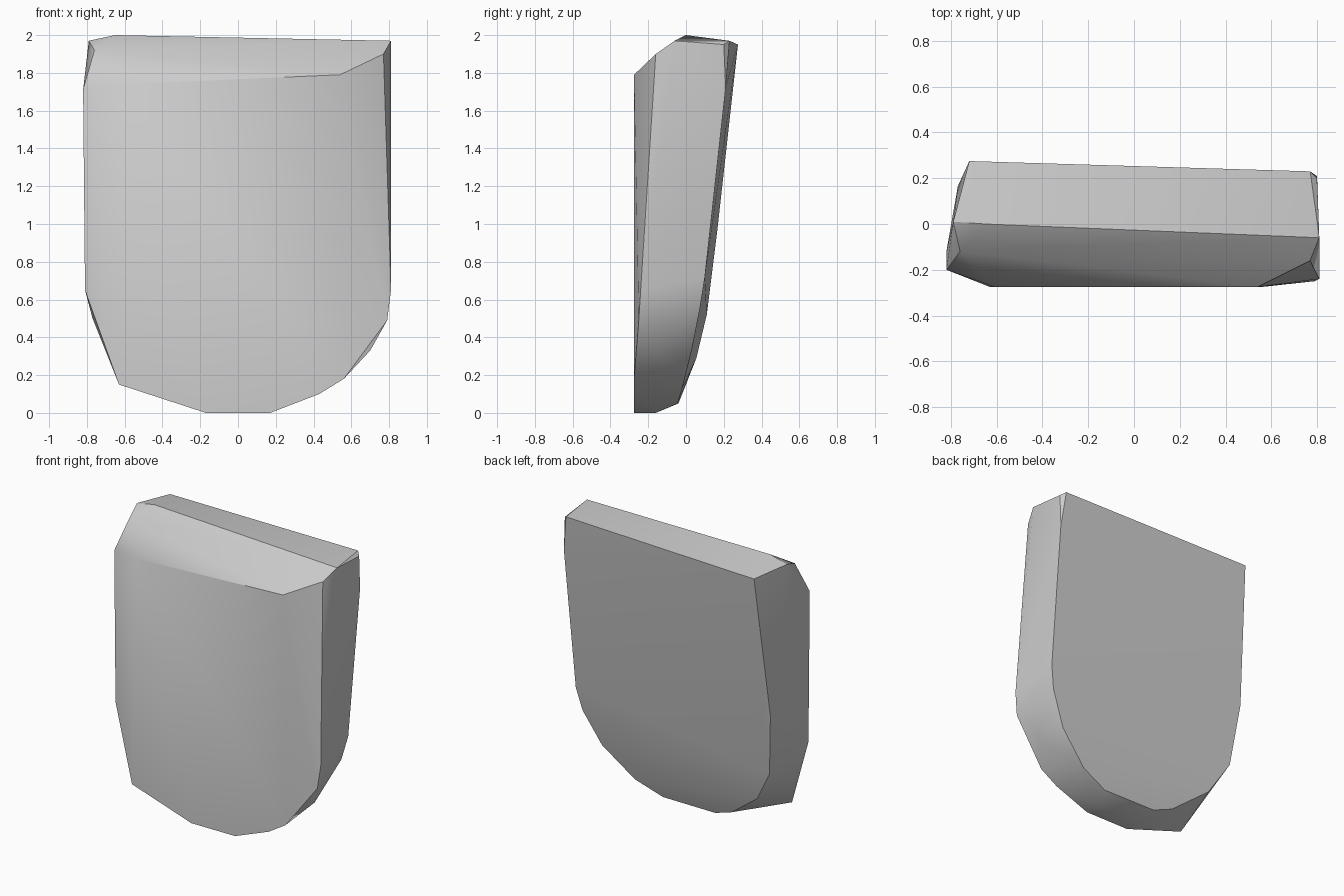
import bpy
import bmesh
import math

# Remove the default cube
default_cube = bpy.data.objects.get("Cube")
if default_cube:
    bpy.data.objects.remove(default_cube, do_unlink=True)


def flat_material(name, colour):
    material = bpy.data.materials.new(name)
    material.use_nodes = True
    material.diffuse_color = colour
    material.node_tree.nodes["Principled BSDF"].inputs["Base Color"].default_value = colour
    return material


def hull_object(name, rings, material):
    """Wrap a faceted convex body around a set of outline rings."""
    bm = bmesh.new()
    for ring in rings:
        for point in ring:
            bm.verts.new(point)
    result = bmesh.ops.convex_hull(bm, input=bm.verts[:])
    unused = {v for v in result["geom_interior"] + result["geom_unused"]
              if isinstance(v, bmesh.types.BMVert) and v.is_valid}
    bmesh.ops.delete(bm, geom=list(unused), context="VERTS")
    bmesh.ops.dissolve_limit(bm, angle_limit=math.radians(1),
                             verts=bm.verts[:], edges=bm.edges[:])
    bmesh.ops.recalc_face_normals(bm, faces=bm.faces[:])
    mesh = bpy.data.meshes.new(name)
    bm.to_mesh(mesh)
    bm.free()
    mesh.materials.append(material)
    body = bpy.data.objects.new(name, mesh)
    bpy.context.collection.objects.link(body)
    return body


# Flat front outline: (x, z) on one plane
FRONT_Y = -.275
front_outline = [(x, FRONT_Y, z) for x, z in (
    (-.61, 1.74), (.54, 1.79), (.56, .18), (.43, .1),
    (.17, 0), (-.17, 0), (-.63, .15))]

# Curved back outline, tilted slightly towards one side
back_outline = [
    (-.72, .275, 1.95), (-.77, .165, .96), (-.725, .11, .52),
    (-.59, .055, .29), (-.34, -.02, .1), (-.2, -.04, .05),
    (.21, -.045, .05), (.41, -.02, .13), (.63, .03, .33),
    (.75, .075, .56), (.785, .1, .72), (.8, .21, 1.72), (.77, .23, 1.97)]

# Widest outline along the two side walls
side_outline = [
    (-.82, -.12, 1.71), (-.82, -.2, 1.71), (-.81, -.2, .65), (-.77, -.1, .5),
    (.7, -.15, .33), (.79, -.25, .49), (.81, -.24, .65), (.8, .2, 1.95)]

# Rounded top shoulder
top_outline = [
    (-.76, -.12, 1.92), (-.79, .01, 1.97), (-.65, 0, 2),
    (.81, -.06, 1.97), (.77, -.16, 1.9)]

# Short flat underside
bottom_outline = [(side * .17, -.16, 0) for side in (-1, 1)]

grey = flat_material("plain_grey", (.6, .6, .6, 1))
body = hull_object(
    "faceted_body",
    [front_outline, back_outline, side_outline, top_outline, bottom_outline],
    grey)

# Soft shading with crisp main edges
bpy.ops.object.select_all(action="DESELECT")
body.select_set(True)
bpy.context.view_layer.objects.active = body
bpy.ops.object.shade_smooth_by_angle(angle=math.radians(30))
